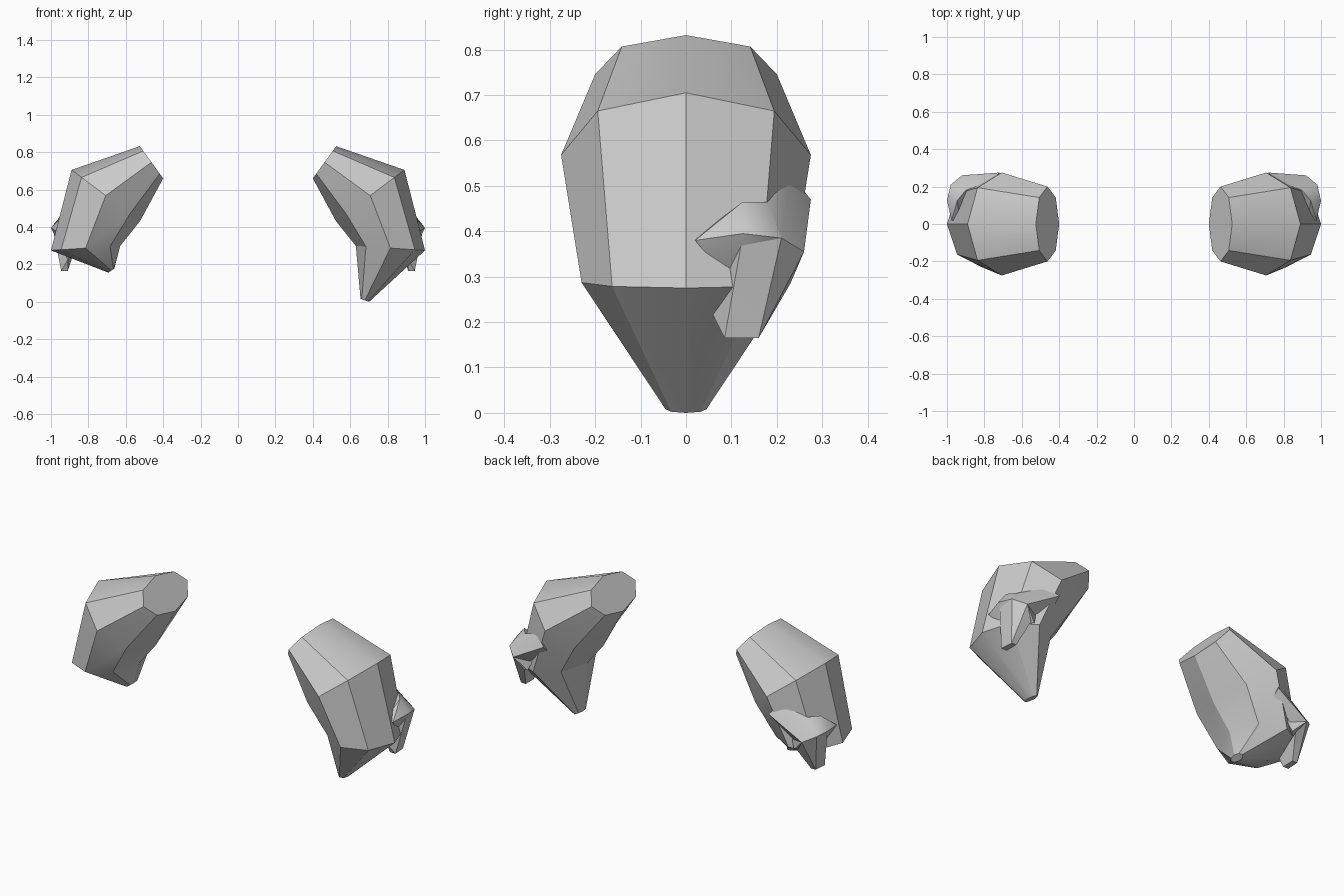
import bpy, bmesh, math

if "Cube" in bpy.data.objects:
    bpy.data.objects.remove(bpy.data.objects["Cube"])


def finish(name, bm):
    bmesh.ops.recalc_face_normals(bm, faces=bm.faces)
    mesh = bpy.data.meshes.new(name)
    bm.to_mesh(mesh)
    bm.free()
    ob = bpy.data.objects.new(name, mesh)
    bpy.context.collection.objects.link(ob)
    bpy.ops.object.select_all(action='DESELECT')
    ob.select_set(True)
    bpy.context.view_layer.objects.active = ob
    bpy.ops.object.shade_smooth_by_angle(angle=math.radians(30))
    return ob


def loft(name, rings, side):
    # each ring: centre x, centre z, outward vector x, z, y radius
    bm = bmesh.new()
    loops = []
    for cx, cz, vx, vz, ry in rings:
        loops.append([bm.verts.new((side * (cx + vx * math.cos(i * math.pi / 4)),
                                    ry * math.sin(i * math.pi / 4),
                                    cz + vz * math.cos(i * math.pi / 4))) for i in range(8)])
    for a, b in zip(loops, loops[1:]):
        for i in range(8):
            j = (i + 1) % 8
            bm.faces.new((a[i], a[j], b[j], b[i]))
    bm.faces.new(loops[0])
    bm.faces.new(loops[-1])
    return finish(name, bm)


def hull(name, points, side):
    bm = bmesh.new()
    for x, y, z in points:
        bm.verts.new((side * x, y, z))
    res = bmesh.ops.convex_hull(bm, input=bm.verts[:])
    loose = [v for v in bm.verts if not v.link_faces]
    bmesh.ops.delete(bm, geom=loose, context='VERTS')
    return finish(name, bm)


# Eight-sided shoulder pieces: inner end, widest ring, lower ring
sleeve = [(.4625, .746, .0625, .086, .2),
          (.707, .568, .183, .137, .275),
          (.815, .287, .185, -.012, .23)]
loft("right_shoulder", sleeve + [(.678, .008, .023, -.008, .045)], 1)
loft("left_shoulder", sleeve + [(.677, .167, .016, -.011, .045)], -1)

# Faceted ornament wrapped round the outer back corner
plate = [(.93, .02, .385), (.975, .02, .38), (.945, .125, .465), (1, .125, .395),
         (.90, .18, .465), (.98, .21, .385), (.92, .26, .355), (.94, .105, .28),
         (.85, .23, .285), (.80, .2, .4)]
wing = [(.90, .18, .465), (.76, .23, .525), (.72, .275, .47), (.72, .24, .44),
        (.92, .26, .355), (.98, .21, .385), (.85, .22, .33)]
tail = [(.96, .105, .28), (.91, .055, .225), (.945, .085, .165), (.91, .085, .165),
        (.94, .16, .165), (.91, .16, .165), (.99, .125, .39), (.98, .21, .385),
        (.92, .26, .355), (.87, .23, .285)]
for side, word in ((1, "right"), (-1, "left")):
    hull(word + "_ornament_plate", plate, side)
    hull(word + "_ornament_wing", wing, side)
    hull(word + "_ornament_tail", tail, side)
